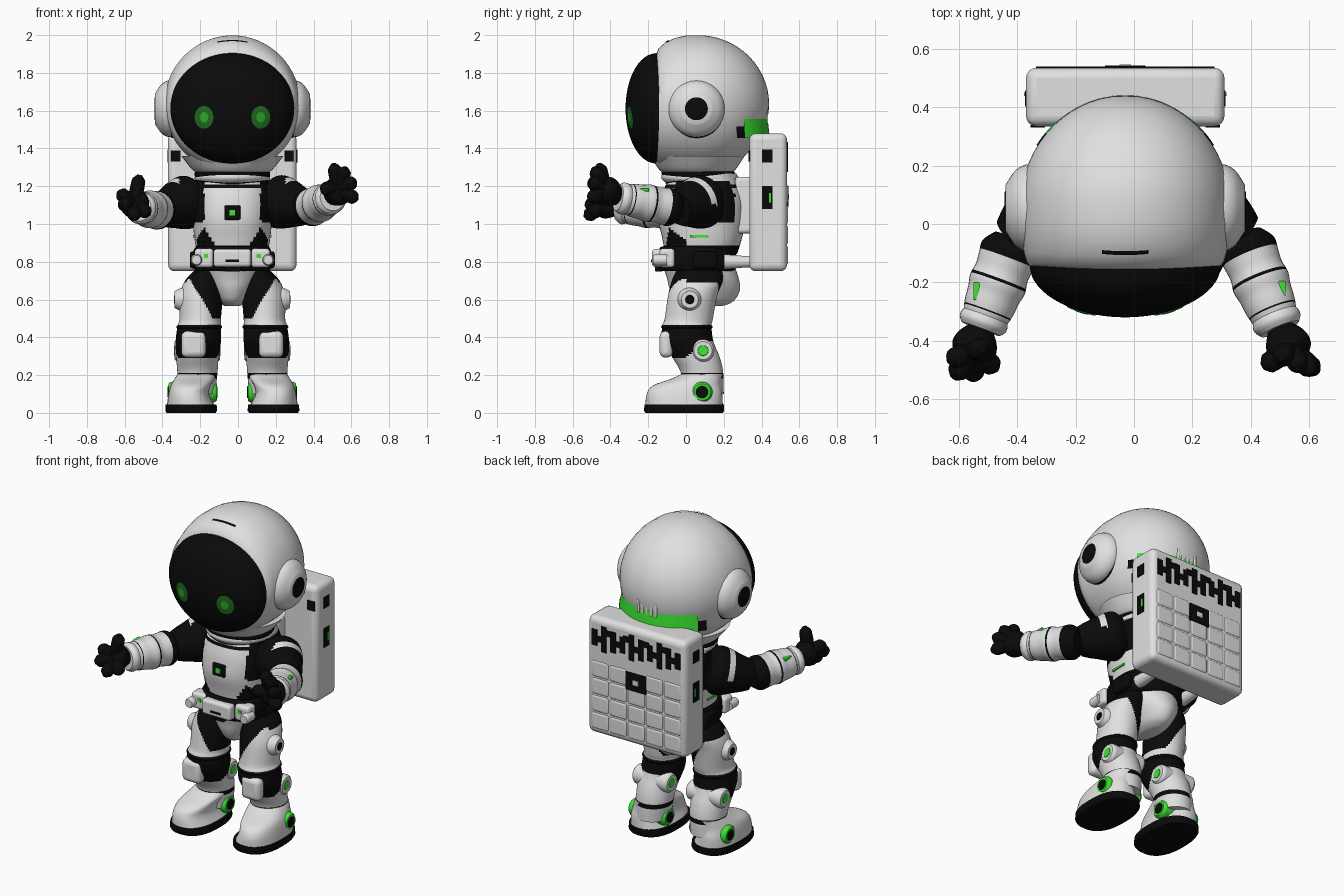
import bpy, bmesh, math
from mathutils import Vector, Matrix

if "Cube" in bpy.data.objects:
    bpy.data.objects.remove(bpy.data.objects["Cube"], do_unlink=True)

CX = -0.03                                   # body axis
HELMET = Vector((CX, 0.06, 1.635))
SWAP = Matrix(((1, 0, 0, 0), (0, 0, 1, 0), (0, 1, 0, 0), (0, 0, 0, 1)))  # loft along y


def material(name, rgb):
    m = bpy.data.materials.new(name)
    m.use_nodes = True
    m.diffuse_color = (*rgb, 1)
    m.node_tree.nodes["Principled BSDF"].inputs["Base Color"].default_value = (*rgb, 1)
    return m


WHITE = material("suit white", (0.75, 0.75, 0.75))
DARK = material("rubber black", (0.003, 0.003, 0.003))
GREEN = material("light green", (0.04, 0.8, 0.03))
EYE = material("eye green", (0.015, 0.15, 0.012))
GLOW = material("pupil green", (0.03, 0.4, 0.025))
PAIR = (WHITE, DARK)


def finish(name, bm, mats, paint=None):
    for f in bm.faces:
        f.smooth = True
        if paint:
            f.material_index = int(bool(paint(f.calc_center_median())))
    me = bpy.data.meshes.new(name)
    bm.to_mesh(me)
    bm.free()
    for m in mats:
        me.materials.append(m)
    me.set_sharp_from_angle(angle=math.radians(40))
    ob = bpy.data.objects.new(name, me)
    bpy.context.collection.objects.link(ob)
    return ob


def refine(secs, k):
    """Smooth spline through the sections, k steps each."""
    out = []
    for i in range(len(secs) - 1):
        p = [secs[max(0, min(len(secs) - 1, i + j))] for j in (-1, 0, 1, 2)]
        for s in range(k):
            t = s / k
            out.append([b + t / 2 * (c - a + t * (2 * a - 5 * b + 4 * c - d + t * (3 * (b - c) + d - a)))
                        for a, b, c, d in zip(*p)])
    return out + [list(secs[-1])]


def loft(name, secs, mats, paint=None, mat=Matrix(), k=4, power=1.0, n=48):
    """Skin rounded sections (height, centre a, centre b, radius a, radius b)."""
    bm = bmesh.new()
    rings = []
    curve = lambda v: math.copysign(abs(v) ** power, v)
    for h, a, b, ra, rb in refine(secs, k):
        ang = [2 * math.pi * i / n for i in range(n)]
        rings.append([bm.verts.new((a + max(ra, .001) * curve(math.cos(t)),
                                    b + max(rb, .001) * curve(math.sin(t)), h)) for t in ang])
    for lo, hi in zip(rings, rings[1:]):
        for i in range(n):
            bm.faces.new((lo[i], lo[(i + 1) % n], hi[(i + 1) % n], hi[i]))
    bm.faces.new(rings[0])
    bm.faces.new(rings[-1])
    bm.transform(mat)
    bmesh.ops.recalc_face_normals(bm, faces=bm.faces)
    return finish(name, bm, mats, paint)


def limb(name, a, b, radii, mats, paint=None, k=4, n=32):
    """Round part from a to b, radii evenly spaced, paint gets (fraction, centre)."""
    a, b = Vector(a), Vector(b)
    d = b - a
    secs = [(d.length * i / (len(radii) - 1), 0, 0, r, r) for i, r in enumerate(radii)]
    rule = paint and (lambda c: paint((c - a).dot(d) / d.length_squared, c))
    return loft(name, secs, mats, rule, Matrix.Translation(a) @ d.to_track_quat('Z', 'Y').to_matrix().to_4x4(), k, 1, n)


def disc(name, a, b, r, mat):
    a, b = Vector(a), Vector(b)
    d = (b - a).normalized() * min(.02, (b - a).length / 3)
    limb(name, a, b - d, (r, r), (mat,), k=1)
    limb(name + "_edge", b - d, b, (r, r * .97, r * .8), (mat,), k=1)


def box(name, loc, size, mat, bevel=0.0):
    bm = bmesh.new()
    bmesh.ops.create_cube(bm, size=1)
    bm.transform(Matrix.Translation(loc) @ Matrix.Diagonal((*size, 1)))
    ob = finish(name, bm, (mat,))
    if bevel:
        mod = ob.modifiers.new("round", 'BEVEL')
        mod.width, mod.segments = bevel, 4


def patch(name, fn, mat, nu=24, nv=4):
    """Thin curved plate lying on the helmet."""
    bm = bmesh.new()
    g = [[bm.verts.new(fn(i / nu, j / nv)) for j in range(nv + 1)] for i in range(nu + 1)]
    for i in range(nu):
        for j in range(nv):
            f = bm.faces.new((g[i][j], g[i + 1][j], g[i + 1][j + 1], g[i][j + 1]))
            f.normal_update()
            if f.normal.dot(f.calc_center_median() - HELMET) < 0:
                f.normal_flip()
    finish(name, bm, (mat,))


# Helmet shell with its visor dome
arc = [math.radians(a) for a in range(1, 91, 6)]
secs = [(.06 + .38 * math.cos(t), CX, 1.635, .36 * math.sin(t), .365 * math.sin(t)) for t in arc]
secs += [(.0, CX, 1.635, .36, .363), (-.06, CX, 1.632, .355, .352), (-.11, CX, 1.626, .348, .335),
         (-.145, CX, 1.618, .338, .312), (-.155, CX, 1.612, .328, .293)]
secs += [(-.16 - .16 * math.cos(t), CX, 1.612, .326 * math.sin(t), .291 * math.sin(t)) for t in reversed(arc)]
helmet = loft("helmet", secs, PAIR, lambda c: c.y < -.152, SWAP, k=1, n=64)
for v in helmet.data.vertices:               # sweep the face opening back at the sides
    v.co.y += .12 * (v.co.x - CX) ** 2 * max(0, min(1, (.06 - v.co.y) / .19))


def on_visor(x, z, lift):
    d = x - CX
    return x, -.16 - .16 * math.sqrt(1 - (d / .326) ** 2 - ((z - 1.612) / .291) ** 2) + .12 * d * d - lift, z


def on_shell(dx, dy, dz):
    d = Vector((dx / .36, dy / .38, dz / .365)).normalized() * 1.012
    return HELMET + Vector((d.x * .36, d.y * .38, d.z * .365))


def at_rear(angle, v):
    """Neck light band: flares outward towards its lower edge."""
    r = 1.01 - .03 * v
    return CX + .36 * r * math.sin(angle), .06 + .38 * r * math.cos(angle), 1.455 + .1 * v


for side, s in (("right", -1), ("left", 1)):
    for part, r, lift, mat in (("eye", .05, .004, EYE), ("pupil", .023, .007, GLOW)):
        patch(f"{side}_{part}", lambda u, v: on_visor(CX + s * .15 + r * v * math.cos(u * math.tau),
              1.565 + 1.2 * r * v * math.sin(u * math.tau), lift), mat)
    patch(side + "_rear_light_end", lambda u, v: at_rear(s * (.85 + .14 * u), .6 * v), DARK)
patch("top_slot", lambda u, v: on_shell(.16 * (u - .5), -.165 + .016 * v, .33), DARK)
patch("rear_light", lambda u, v: at_rear(1.7 * (u - .5), v), GREEN)
for i in range(5):
    box("rear_vent_fin", (CX - .06 + .03 * i, .415, 1.57), (.018, .04, .08), WHITE, .005)

# Torso, collar and pelvis
loft("neck_skirt", [(1.27, CX, .06, .17, .17), (1.285, CX, .06, .21, .2), (1.36, CX, .06, .27, .25)], (WHITE,))
loft("neck_ring", [(1.2, CX, .07, .19, .17), (1.266, CX, .065, .2, .195), (1.283, CX, .06, .19, .18)], (DARK,))
loft("torso", [(.84, CX, .08, .185, .19), (.92, CX, .085, .2, .21), (1.02, CX, .085, .21, .23),
               (1.12, CX, .09, .215, .225), (1.2, CX, .09, .2, .2), (1.26, CX, .09, .185, .17)], PAIR,
     lambda c: c.z < .885 or 1.19 < c.z < 1.21 or
     (abs(c.x - CX) > .15 and 1.01 < c.z < 1.23 and c.y < .26) or
     (c.y < 0 and abs(abs(c.x - CX) - .15) < (.985 - c.z) * .6), k=8, power=.85, n=72)
loft("collar", [(1.208, CX, .085, .18, .18), (1.24, CX, .075, .2, .205), (1.268, CX, .07, .19, .195)], (WHITE,))
loft("belt", [(.75, CX, .06, .19, .19), (.77, CX, .06, .205, .205), (.86, CX, .06, .205, .205),
              (.88, CX, .06, .19, .19)], (DARK,), k=2, power=.85)
loft("pelvis", [(.565, CX, .1, .04, .09), (.59, CX, .1, .08, .15), (.65, CX, .1, .12, .185),
                (.71, CX, .09, .155, .19), (.77, CX, .07, .17, .19)], (WHITE,))
box("chest_badge", (CX, -.144, 1.06), (.085, .02, .075), DARK, .006)
box("chest_light", (CX, -.155, 1.06), (.03, .008, .03), GREEN)
box("buckle", (CX, -.15, .82), (.2, .06, .095), WHITE, .018)
box("buckle_slot", (CX, -.181, .805), (.07, .006, .012), DARK)
box("buckle_tab", (CX, -.145, .762), (.09, .04, .025), DARK, .005)

# Backpack
box("backpack", (CX, .435, 1.115), (.68, .2, .73), WHITE, .035)
box("backpack_mount", (CX, .31, 1.1), (.24, .1, .3), WHITE, .02)
for row in range(4):
    for col in range(5):
        if (row, col) != (3, 2):
            box("quilt_pad", (CX - .25 + .125 * col, .525, .835 + .108 * row), (.12, .03, .104), WHITE, .014)
box("back_plate", (CX, .539, 1.145), (.14, .009, .11), DARK)
box("back_plate_centre", (CX, .543, 1.145), (.04, .006, .03), WHITE)
for i in range(10):
    x = CX - .288 + .064 * i
    box("grille_bar", (x, .536, 1.355), (.036, .008, .1 + .03 * (i % 3)), DARK)
    if i < 9:
        box("grille_link", (x + .032, .536, 1.4 if i % 2 else 1.35), (.05, .008, .036), DARK)

# Parts repeated on both sides
for side, s in (("right", -1), ("left", 1)):
    X = lambda off: CX + s * off
    # ear pods
    disc(side + "_ear_pod_seal", (X(.25), .055, 1.61), (X(.335), .055, 1.61), .155, DARK)
    limb(side + "_ear_pod", (X(.29), .055, 1.61), (X(.41), .055, 1.61), (.145, .15, .146, .125, .08), (WHITE,))
    disc(side + "_ear_cap", (X(.38), .055, 1.61), (X(.413), .055, 1.61), .068, DARK)
    # belt gear and pack struts
    box(side + "_belt_pouch", (X(.15), -.1, .82), (.1, .08, .1), WHITE, .018)
    box(side + "_belt_light", (X(.14), -.141, .83), (.022, .006, .022), GREEN)
    disc(side + "_belt_knob", (X(.19), -.1, .81), (X(.19), -.175, .81), .03, WHITE)
    box(side + "_hip_pouch", (X(.2), .1, .81), (.05, .13, .09), DARK, .015)
    box(side + "_waist_light", (X(.202), .07, .935), (.012, .1, .012), GREEN)
    limb(side + "_pack_strut", (X(.16), .2, .8), (X(.16), .38, .8), (.04, .035, .03, .03), (WHITE,))
    for z, h in ((1.36, .07), (1.14, .12)):
        box(side + "_pack_port", (X(.34), .43, z), (.008, .055, h), DARK)
    box(side + "_pack_light", (X(.344), .445, 1.14), (.006, .012, .05), GREEN)
    box(side + "_pack_front_port", (X(.3), .335, 1.36), (.05, .008, .06), DARK)
    # leg
    loft(side + "_leg", [(z, X(o), y, rx, ry) for z, o, y, rx, ry in (
        (.755, .13, .07, .07, .12), (.7, .15, .06, .1, .135), (.62, .165, .035, .115, .13),
        (.5, .17, .015, .11, .128), (.46, .175, .005, .115, .13), (.38, .18, .01, .12, .135),
        (.29, .185, .055, .112, .125), (.21, .185, .085, .106, .112), (.1, .19, .09, .1, .11))], PAIR,
         lambda c: .185 < c.z < .21 or .285 + .6 * max(0, c.y + .02) < c.z < .455 or (c.z > .69 and c.y > 0) or
         (c.z > .5 and s * (c.x - CX) < .13 + (c.z - .55) * .6), k=8, n=72)
    loft(side + "_knee_band", [(.44, X(.175), .005, .11, .125), (.455, X(.175), .005, .122, .137),
                               (.47, X(.175), .005, .11, .125)], (DARK,))
    box(side + "_knee_pad", (X(.205), -.105, .363), (.13, .07, .14), WHITE, .03)
    limb(side + "_hip_joint", (X(.2), .02, .6), (X(.305), .02, .6), (.07, .066, .062, .045), (WHITE,))
    disc(side + "_hip_joint_cap", (X(.28), .02, .6), (X(.308), .02, .6), .026, DARK)
    for e in (-1, 1):                        # outer and inner leg joints
        disc(side + "_knee_joint", (X(.185), .09, .33), (X(.185 + e * .12), .09, .33), .06, WHITE)
        disc(side + "_knee_light", (X(.185), .09, .33), (X(.185 + e * .123), .09, .33), .033, GREEN)
        disc(side + "_ankle_light", (X(.21), .085, .11), (X(.21 + e * .128), .085, .11), .055, GREEN)
        disc(side + "_ankle_cap", (X(.21), .085, .11), (X(.21 + e * .132), .085, .11), .037, DARK)
    # boot
    loft(side + "_sole", [(0, X(.218), -.01, .13, .205), (.012, X(.218), -.01, .137, .212),
                          (.045, X(.218), -.01, .135, .21)], (DARK,), k=1, power=.8)
    loft(side + "_boot", [(.04, X(.22), -.01, .126, .205), (.1, X(.23), -.008, .108, .2),
                          (.145, X(.22), .005, .106, .18), (.18, X(.2), .055, .106, .135),
                          (.205, X(.19), .085, .1, .11)], (WHITE,), power=.85)

# Arms: shoulder, elbow, wrist, palm, then finger tips
ARMS = {
    "left": (1, (.17, .12, 1.13), (.37, -.04, 1.08), (.5, -.36, 1.14), (.535, -.43, 1.18),
             ((.505, -.46, 1.32), (.57, -.49, 1.3), (.62, -.51, 1.23), (.63, -.51, 1.13), (.44, -.49, 1.19))),
    "right": (-1, (-.23, .12, 1.13), (-.41, -.05, 1.07), (-.525, -.36, 1.085), (-.55, -.43, 1.11),
              ((-.52, -.43, 1.26), (-.635, -.47, 1.17), (-.62, -.53, 1.1), (-.55, -.535, 1.03), (-.47, -.5, 1.05))),
}
for side, (s, shoulder, elbow, wrist, palm, tips) in ARMS.items():
    limb(side + "_upper_arm", shoulder, elbow, (.1, .138, .14, .13, .115, .102, .085), PAIR,
         lambda t, c: not (.4 < t < .53 and c.z > 1.1 and s * (c.x - CX) > .28), k=6, n=48)
    limb(side + "_forearm", elbow, wrist, (.07, .1, .098, .094, .1, .092, .088, .078, .06), PAIR,
         lambda t, c: t < .22 or .46 < t < .49 or .79 < t < .82, k=8)
    e, w = Vector(elbow), Vector(wrist)
    box(side + "_forearm_light", e.lerp(w, .58) + Vector((s * .06, 0, .066)), (.028, .06, .018), GREEN, .004)
    limb(side + "_cuff", e.lerp(w, .83), e.lerp(w, 1.0), (.075, .084, .084, .07), (WHITE,))
    limb(side + "_glove", w, Vector(palm).lerp(w, -.5), (.045, .062, .074, .078, .068, .03), (DARK,))
    for tip in tips:
        limb(side + "_finger", palm, tip, (.03, .036, .037, .038, .037, .034, .012), (DARK,), k=3, n=16)
